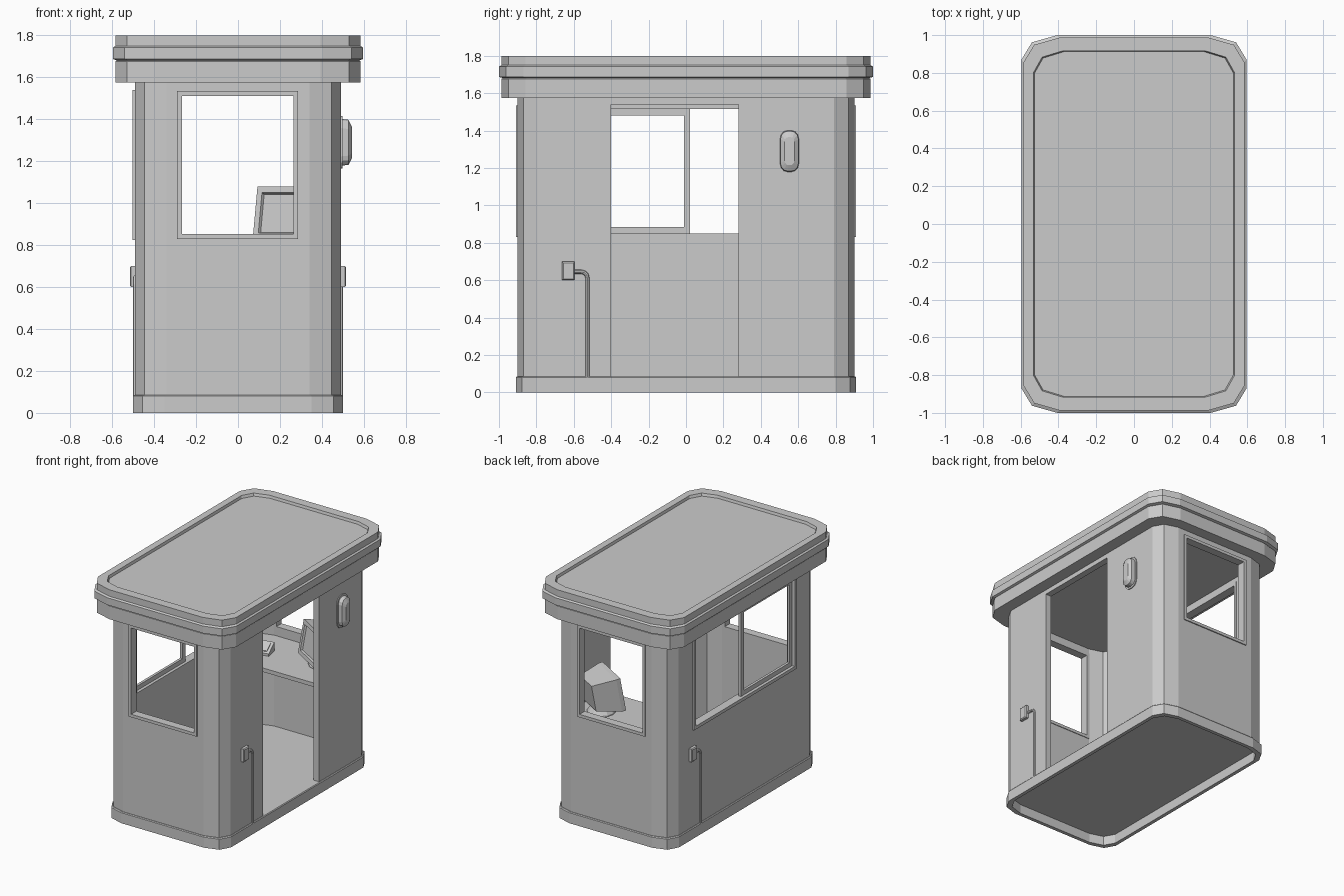
import bpy, bmesh
from math import pi, sin, cos, radians
from mathutils import Matrix, Vector

cube = bpy.data.objects.get("Cube")
if cube:
    bpy.data.objects.remove(cube, do_unlink=True)

grey = bpy.data.materials.new("plain_grey")
grey.use_nodes = True
COLOUR = (0.6, 0.6, 0.6, 1)
grey.diffuse_color = COLOUR
grey.node_tree.nodes["Principled BSDF"].inputs["Base Color"].default_value = COLOUR


def finish(name, bm):
    bmesh.ops.recalc_face_normals(bm, faces=bm.faces)
    mesh = bpy.data.meshes.new(name)
    bm.to_mesh(mesh)
    bm.free()
    mesh.materials.append(grey)
    obj = bpy.data.objects.new(name, mesh)
    bpy.context.scene.collection.objects.link(obj)
    return obj


def outline(hx, hy, rx, ry, segs=2):
    """Rectangle with faceted elliptical corners, counter-clockwise."""
    pts = []
    for q, (sx, sy) in enumerate([(1, 1), (-1, 1), (-1, -1), (1, -1)]):
        for i in range(segs + 1):
            a = (q + i / segs) * pi / 2
            pts.append((sx * (hx - rx) + rx * cos(a), sy * (hy - ry) + ry * sin(a)))
    return pts


def level(hx, hy, z, rx=0.15, ry=0.11):
    return [(x, y, z) for x, y in outline(hx, hy, rx, ry)]


def loft(name, rings, loop=False):
    """Skin rings in order; cap both ends, or join last to first."""
    bm = bmesh.new()
    vs = [[bm.verts.new(p) for p in ring] for ring in rings]
    n = len(vs[0])
    pairs = list(zip(vs, vs[1:])) + ([(vs[-1], vs[0])] if loop else [])
    for a, b in pairs:
        for i in range(n):
            j = (i + 1) % n
            bm.faces.new((a[i], a[j], b[j], b[i]))
    if not loop:
        bm.faces.new(vs[0])
        bm.faces.new(vs[-1])
    return finish(name, bm)


def box(name, lo, hi):
    bm = bmesh.new()
    bmesh.ops.create_cube(bm, size=1)
    lo, hi = Vector(lo), Vector(hi)
    for v in bm.verts:
        v.co = Vector([(lo[k] + hi[k]) / 2 + v.co[k] * (hi[k] - lo[k]) for k in range(3)])
    return finish(name, bm)


def frame(name, outer, width, d0, d1, axis):
    """Rectangular ring around an opening; axis is the wall normal."""
    u0, u1, z0, z1 = outer

    def ring(inset, d):
        uz = [(u0 + inset, z0 + inset), (u1 - inset, z0 + inset),
              (u1 - inset, z1 - inset), (u0 + inset, z1 - inset)]
        return [(d, u, z) if axis == "x" else (u, d, z) for u, z in uz]
    return loft(name, [ring(0, d0), ring(0, d1), ring(width, d1), ring(width, d0)], True)


# Plinth: a lip around a deep recess under the thin floor
loft("base", [level(0.472, 0.882, 0.072), level(0.472, 0.882, 0), level(0.5, 0.91, 0),
              level(0.5, 0.91, 0.08), level(0.495, 0.905, 0.086)])

# Wall shell with cut openings
walls = loft("walls", [level(0.49, 0.9, 0.083), level(0.49, 0.9, 1.58),
                       level(0.44, 0.85, 1.58), level(0.44, 0.85, 0.083)], True)
cutters = [
    box("door_cutter", (0.3, -0.4, 0.05), (0.7, 0.28, 1.54)),
    box("side_window_cutter", (-0.7, -0.61, 0.84), (-0.3, 0.61, 1.53)),
    box("front_window_cutter", (-0.28, -1.1, 0.84), (0.28, -0.7, 1.53)),
    box("back_window_cutter", (-0.28, 0.7, 0.84), (0.28, 1.1, 1.53)),
]
bpy.context.view_layer.objects.active = walls
for c in cutters:
    c.hide_render = True
    mod = walls.modifiers.new("opening", "BOOLEAN")
    mod.operation, mod.solver, mod.object = "DIFFERENCE", "EXACT", c
    bpy.ops.object.modifier_apply(modifier=mod.name)
    bpy.data.objects.remove(c, do_unlink=True)

# Window frames and sliding sash
for name, s in (("front", -1), ("back", 1)):
    frame(name + "_window_frame", (-0.29, 0.287, 0.83, 1.534), 0.023, s * 0.845, s * 0.908, "y")
frame("side_window_frame", (-0.62, 0.62, 0.825, 1.54), 0.025, -0.503, -0.437, "x")
frame("sliding_sash", (-0.6, 0.022, 0.85, 1.515), 0.034, -0.48, -0.46, "x")

# Roof with stepped fascia and shallow tray on top
R = (0.19, 0.13)
steps = [(0.584, 0.987, 1.575), (0.584, 0.987, 1.676), (0.579, 0.98, 1.681),
         (0.596, 1.0, 1.687), (0.596, 1.0, 1.742), (0.584, 0.987, 1.75),
         (0.584, 0.987, 1.8)]
tray = [(0.532, 0.917, 1.8), (0.527, 0.912, 1.78)]
loft("roof", [level(*s, *R) for s in steps] + [level(*s, 0.155, 0.115) for s in tray])


# Wall lamp: back plate and bulging lens
def pill(x, hw, hh):
    return [(x, 0.553 + u, 1.29 + w) for u, w in outline(hw, hh, hw * 0.8, hw * 0.9, 3)]


loft("lamp_plate", [pill(0.485, 0.063, 0.125), pill(0.497, 0.063, 0.125)])
loft("lamp_lens", [pill(0.49, 0.051, 0.112), pill(0.527, 0.048, 0.107), pill(0.543, 0.026, 0.075)])


# Junction box and conduit, repeated on the opposite wall by a half turn
def conduit(prefix, s):
    loft(prefix + "_junction_box",
         [[(s * x, s * (-0.629 + u * (0.034 - e)), 0.65 + w * (0.05 - e))
           for u, w in ((-1, -1), (1, -1), (1, 1), (-1, 1))]
          for x, e in ((0.48, 0), (0.51, 0), (0.516, 0.007))])
    path = [(-0.6, 0.645), (-0.56, 0.645)]
    path += [(-0.56 + 0.033 * sin(a), 0.612 + 0.033 * cos(a)) for a in (pi / 6, pi / 3, pi / 2)]
    path.append((-0.527, 0.08))
    rings = []
    for i, (y, z) in enumerate(path):
        y0, z0 = path[max(i - 1, 0)]
        y1, z1 = path[min(i + 1, len(path) - 1)]
        t = Vector((0, y1 - y0, z1 - z0)).normalized()
        side = Vector((0, -t.z, t.y))
        centre = Vector((0.49, y, z))
        ring = [centre + 0.011 * (Vector((cos(k * pi / 4), 0, 0)) + side * sin(k * pi / 4))
                for k in range(8)]
        rings.append([(s * p.x, s * p.y, p.z) for p in ring])
    loft(prefix + "_conduit", rings)


conduit("right", 1)
conduit("left", -1)

# Desk across the back end, following the inner corners
desk = [(x, y) for x, y in outline(0.445, 0.855, 0.15, 0.11) if y > 0]
desk = [(0.445, 0.365)] + desk + [(-0.445, 0.365)]
loft("desk", [[(x, y, z) for x, y in desk] for z in (0.75, 0.78)])


# Bulky monitor on a foot, turned and tilted toward the seat
def rect(hw, hh, y, zc=0.0):
    return [(sx * hw, y, zc + sz * hh) for sx, sz in ((-1, -1), (1, -1), (1, 1), (-1, 1))]


monitor = loft("monitor", [rect(0.118, 0.092, 0.015), rect(0.122, 0.098, 0), rect(0.15, 0.128, 0),
                           rect(0.15, 0.128, 0.03), rect(0.1, 0.1, 0.2, 0.018)])
monitor.matrix_world = (Matrix.Translation((0.21, 0.565, 0.953)) @ Matrix.Rotation(radians(-31), 4, "Z")
                        @ Matrix.Rotation(radians(-10), 4, "X"))
loft("monitor_foot", [[(0.26 + r * cos(k * pi / 6), 0.65 + r * sin(k * pi / 6), z) for k in range(12)]
                      for r, z in ((0.1, 0.775), (0.1, 0.79), (0.06, 0.85))])

# Sloped desk console with a raised panel
console = loft("desk_console", [[(x, -0.05, 0), (x, 0.05, 0), (x, 0.05, 0.068), (x, -0.05, 0.02)]
                                for x in (-0.06, 0.06)])
panel = loft("console_panel", [[(x, y, 0.044 + y * 0.48 + h) for x, y in
                                ((-0.04, -0.035), (0.04, -0.035), (0.04, 0.035), (-0.04, 0.035))]
                               for h in (-0.003, 0.006)])
for part in (console, panel):
    part.matrix_world = Matrix.Translation((-0.19, 0.58, 0.778)) @ Matrix.Rotation(radians(12), 4, "Z")
